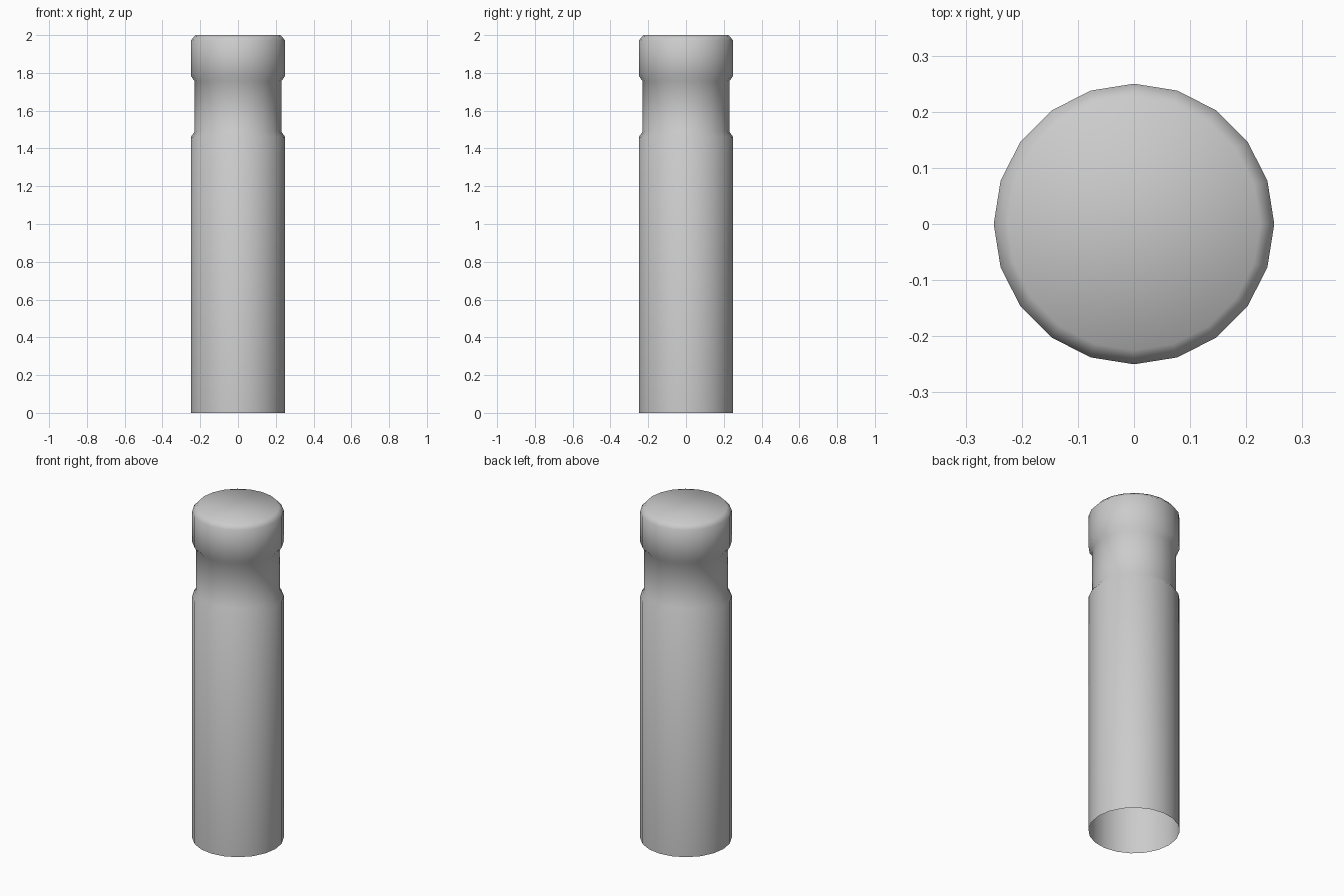
import bpy, bmesh
from math import cos, sin, pi

if "Cube" in bpy.data.objects:
    bpy.data.objects.remove(bpy.data.objects["Cube"])

SIDES = 20
# Profile from the open base to the chamfered top: (radius, height)
PROFILE = [(0.25, 0.0), (0.25, 1.46), (0.229, 1.49), (0.229, 1.755),
           (0.25, 1.785), (0.25, 1.972), (0.225, 2.0)]

bm = bmesh.new()
rings = [[bm.verts.new((r * cos(2 * pi * i / SIDES), r * sin(2 * pi * i / SIDES), z))
          for i in range(SIDES)] for r, z in PROFILE]

# Side walls with the recessed band
for low, high in zip(rings, rings[1:]):
    for i in range(SIDES):
        j = (i + 1) % SIDES
        bm.faces.new((low[i], low[j], high[j], high[i]))

# Flat top cap; the base stays open
bm.faces.new(rings[-1])
for f in bm.faces:
    f.smooth = True

mesh = bpy.data.meshes.new("bollard_post")
bm.to_mesh(mesh)
bm.free()
post = bpy.data.objects.new("bollard_post", mesh)
bpy.context.collection.objects.link(post)
